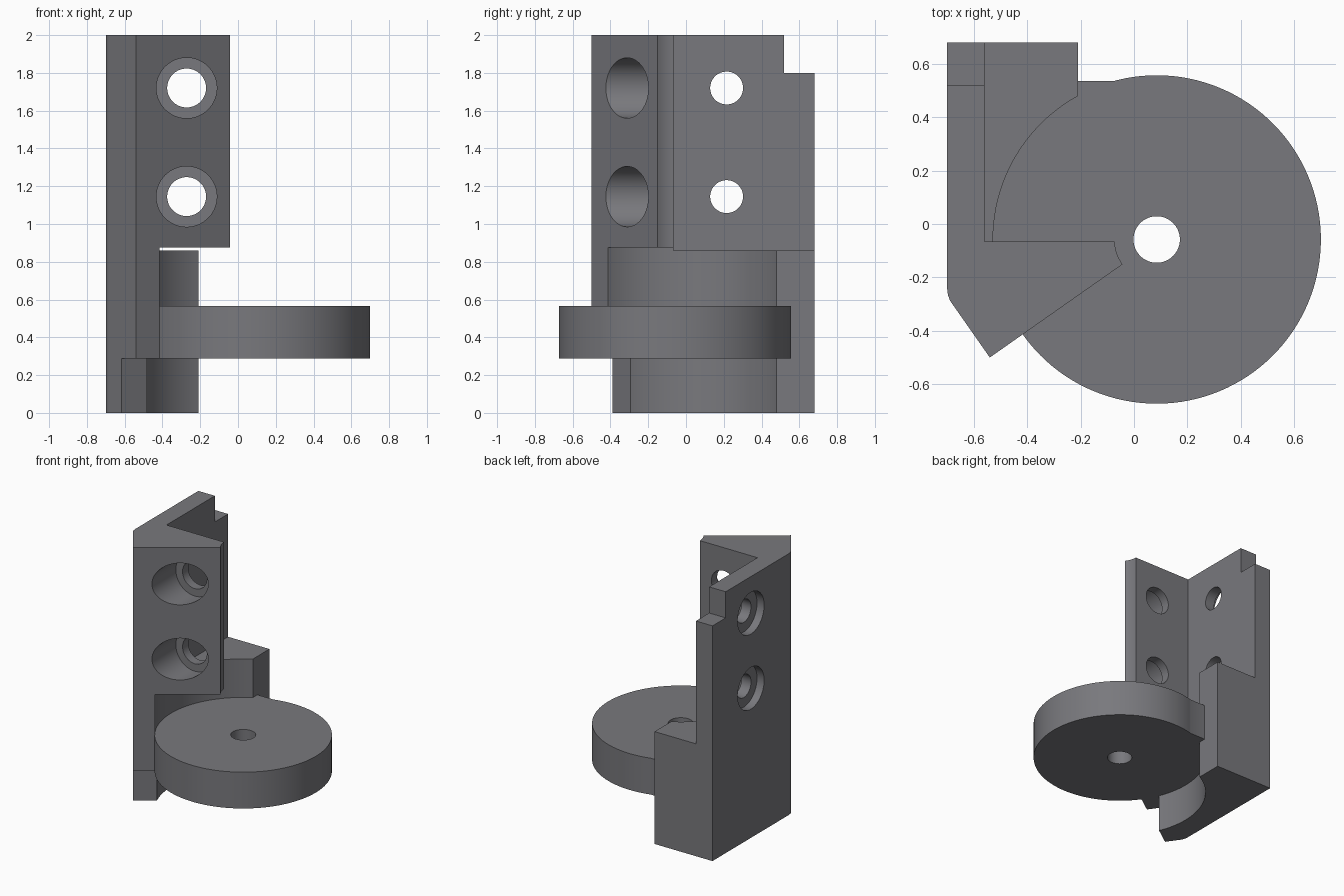
import bpy, bmesh, math
from mathutils import Matrix

if "Cube" in bpy.data.objects:
    bpy.data.objects.remove(bpy.data.objects["Cube"])

CX, CY, R = 0.085, -0.058, 0.615      # disc axis and radius
Z0, Z1 = 0.287, 0.565                 # disc bottom and top

grey = bpy.data.materials.new("slate grey")
grey.diffuse_color = (0.19, 0.19, 0.205, 1)
grey.use_nodes = True
grey.node_tree.nodes["Principled BSDF"].inputs["Base Color"].default_value = grey.diffuse_color


def finish(name, bm):
    bmesh.ops.recalc_face_normals(bm, faces=bm.faces)
    me = bpy.data.meshes.new(name)
    bm.to_mesh(me)
    bm.free()
    me.materials.append(grey)
    ob = bpy.data.objects.new(name, me)
    bpy.context.collection.objects.link(ob)
    return ob


def prism(name, pts, z0, z1):
    bm = bmesh.new()
    f = bm.faces.new([bm.verts.new((x, y, z0)) for x, y in pts])
    ext = bmesh.ops.extrude_face_region(bm, geom=[f])["geom"]
    top = [v for v in ext if isinstance(v, bmesh.types.BMVert)]
    bmesh.ops.translate(bm, verts=top, vec=(0, 0, z1 - z0))
    return finish(name, bm)


def rect(x0, y0, x1, y1):
    return [(x0, y0), (x1, y0), (x1, y1), (x0, y1)]


def cylinder(name, r, center, length, axis="Z", seg=64):
    rot = {"Z": Matrix(), "X": Matrix.Rotation(math.pi / 2, 4, "Y"),
           "Y": Matrix.Rotation(math.pi / 2, 4, "X")}[axis]
    bm = bmesh.new()
    bmesh.ops.create_cone(bm, cap_ends=True, segments=seg, radius1=r, radius2=r,
                          depth=length, matrix=Matrix.Translation(center) @ rot)
    return finish(name, bm)


def combine(ob, other, op):
    """Apply a boolean and remove the helper."""
    m = ob.modifiers.new("bool", "BOOLEAN")
    m.operation, m.solver, m.object = op, "EXACT", other
    bpy.context.view_layer.objects.active = ob
    bpy.ops.object.modifier_apply(modifier=m.name)
    bpy.data.objects.remove(other, do_unlink=True)


# Upright: side wall plus slanted front wing, tip hollowed around the disc axis
tip = []
for i in range(7):
    a = math.radians(216 - i * 36 / 6)
    tip.append((CX + 0.158 * math.cos(a), CY + 0.158 * math.sin(a)))
tip[-1] = (tip[-1][0], -0.065)
outline = [(-0.70, 0.68), (-0.70, -0.24), (-0.697, -0.265), (-0.69, -0.285),
           (-0.68, -0.30), (-0.54, -0.50)] + tip + [(-0.56, -0.065), (-0.56, 0.68)]
body = prism("bracket", outline, 0, 2)

# Lower block filling the inner corner
combine(body, prism("block", rect(-0.63, -0.12, -0.21, 0.68), 0, 0.86), "UNION")

# Round clearance around the disc
combine(body, cylinder("clearance", R - 0.002, (CX, CY, 0.3875), 0.975, seg=128), "DIFFERENCE")

# Notch at the top rear of the wall
combine(body, prism("notch", rect(-0.9, 0.52, -0.4, 0.9), 1.8, 2.2), "DIFFERENCE")

# Undercut at the foot of the wing, parallel to its front face
px, py, dx, dy = -0.62, -0.392, 0.817, 0.576
a = (px - 0.3 * dx, py - 0.3 * dy)
b = (px + 0.5 * dx, py + 0.5 * dy)
undercut = [a, b, (b[0] + 0.5 * dy, b[1] - 0.5 * dx), (a[0] + 0.5 * dy, a[1] - 0.5 * dx)]
combine(body, prism("undercut", undercut, -0.2, Z0), "DIFFERENCE")

# Counterbored screw holes through wing and wall
for z in (1.145, 1.72):
    combine(body, cylinder("wing_hole", 0.103, (-0.272, -0.3, z), 0.7, "Y"), "DIFFERENCE")
    combine(body, cylinder("wing_bore", 0.16, (-0.272, -0.435, z), 0.6, "Y"), "DIFFERENCE")
    combine(body, cylinder("wall_hole", 0.087, (-0.63, 0.215, z), 0.4, "X"), "DIFFERENCE")
    combine(body, cylinder("wall_bore", 0.16, (-0.74, 0.215, z), 0.2, "X"), "DIFFERENCE")

# Disc with its straight tab, joined to the bracket, then the centre hole
combine(body, cylinder("disc", R, (CX, CY, (Z0 + Z1) / 2), Z1 - Z0, seg=128), "UNION")
combine(body, prism("tab", rect(-0.25, 0.38, -0.05, 0.535), Z0, Z1), "UNION")
combine(body, cylinder("axle_hole", 0.087, (CX, CY, 0.4), 1.0), "DIFFERENCE")

# Smooth round walls, keep edges sharp
bpy.ops.object.select_all(action="DESELECT")
body.select_set(True)
bpy.context.view_layer.objects.active = body
bpy.ops.object.shade_smooth_by_angle(angle=math.radians(25))
